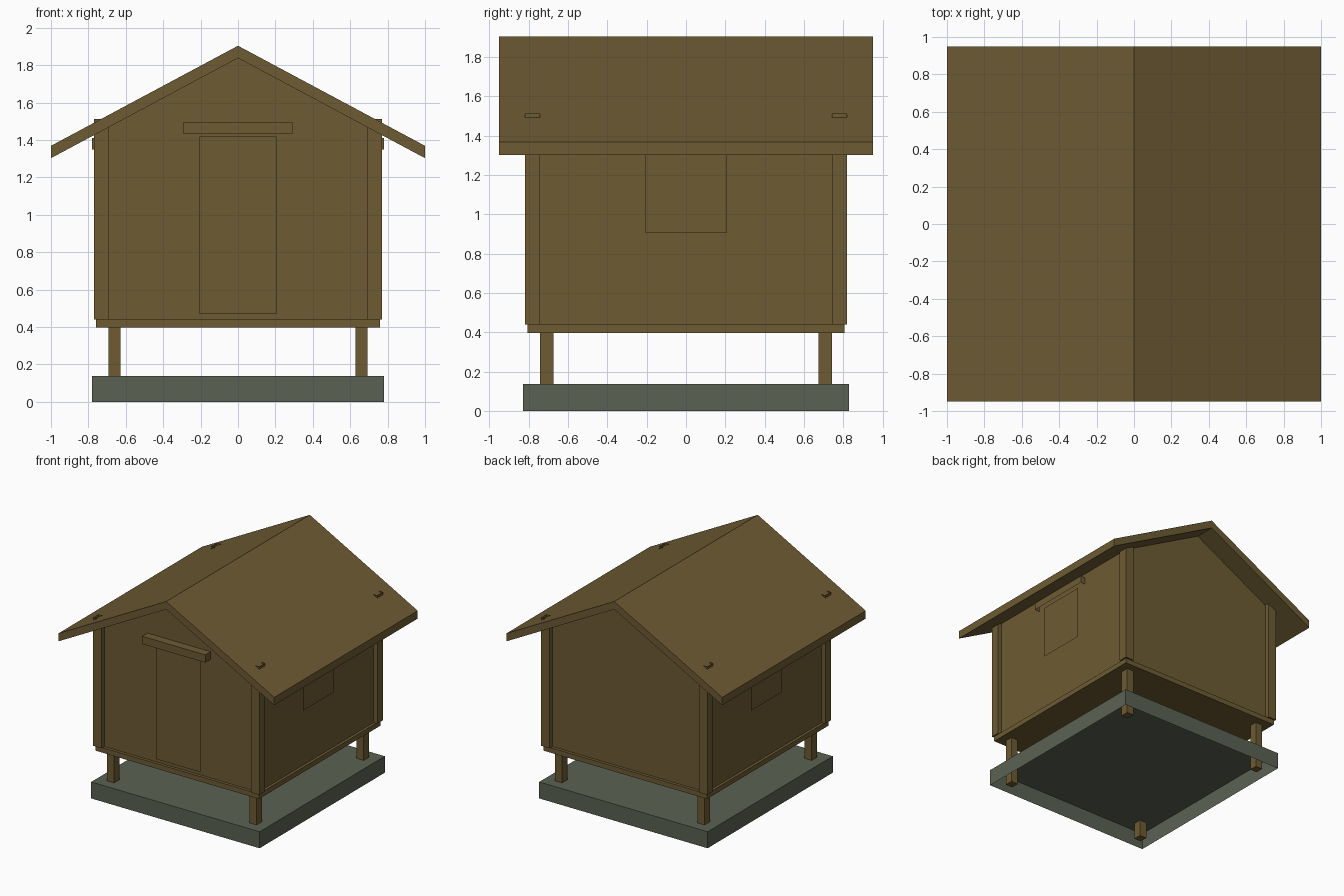
import bpy
import bmesh

cube = bpy.data.objects.get("Cube")
if cube:
    bpy.data.objects.remove(cube, do_unlink=True)


def make_material(name, rgb):
    linear = [((c / 255 + 0.055) / 1.055) ** 2.4 for c in rgb] + [1.0]
    mat = bpy.data.materials.new(name)
    mat.use_nodes = True
    mat.diffuse_color = linear
    bsdf = mat.node_tree.nodes["Principled BSDF"]
    bsdf.inputs["Base Color"].default_value = linear
    bsdf.inputs["Roughness"].default_value = 0.9
    return mat


WOOD = make_material("brown wood", (109, 91, 51))
STONE = make_material("grey green stone", (90, 98, 82))


def finish(name, bm, mat):
    mesh = bpy.data.meshes.new(name)
    bm.to_mesh(mesh)
    bm.free()
    mesh.materials.append(mat)
    obj = bpy.data.objects.new(name, mesh)
    bpy.context.scene.collection.objects.link(obj)
    return obj


def box(name, x, y, z, mat=WOOD, is_open=None):
    """Box between (low, high) limits; is_open picks faces to leave out by normal."""
    bm = bmesh.new()
    bmesh.ops.create_cube(bm, size=1)
    bm.normal_update()
    if is_open:
        gone = [f for f in bm.faces if is_open(f.normal)]
        bmesh.ops.delete(bm, geom=gone, context="FACES")
    for v in bm.verts:
        v.co = [lim[0] if c < 0 else lim[1] for c, lim in zip(v.co, (x, y, z))]
    return finish(name, bm, mat)


def panel(name, corners):
    """Single flat sheet."""
    bm = bmesh.new()
    bm.faces.new([bm.verts.new(c) for c in corners])
    return finish(name, bm, WOOD)


def extrude_profile(name, points, half_depth):
    """Extrude an x-z outline along y, centred on y = 0."""
    bm = bmesh.new()
    face = bm.faces.new([bm.verts.new((x, -half_depth, z)) for x, z in points])
    ext = bmesh.ops.extrude_face_region(bm, geom=[face])
    verts = [g for g in ext["geom"] if isinstance(g, bmesh.types.BMVert)]
    bmesh.ops.translate(bm, verts=verts, vec=(0, 2 * half_depth, 0))
    bmesh.ops.recalc_face_normals(bm, faces=bm.faces)
    return finish(name, bm, WOOD)


def span(sign, low, high):
    return tuple(sorted((sign * low, sign * high)))


def bottom(n):
    return n.z < -0.5


def top(n):
    return n.z > 0.5


# Main dimensions
WALL_X, WALL_Y = 0.735, 0.78
FLOOR_TOP = 0.44
RIDGE, UNDER_RIDGE, SLOPE = 1.904, 1.838, 0.535
PANEL_GAP = 0.012

# Hollow foundation, open underneath, and floor
box("foundation_slab", (-0.78, 0.78), (-0.828, 0.828), (0, 0.138), STONE, bottom)
box("floor", (-0.758, 0.758), (-0.805, 0.805), (0.398, FLOOR_TOP))

# Walls with gables reaching the underside of the roof
eave = UNDER_RIDGE - SLOPE * WALL_X
extrude_profile("walls", [(-WALL_X, FLOOR_TOP), (WALL_X, FLOOR_TOP), (WALL_X, eave),
                          (0, UNDER_RIDGE), (-WALL_X, eave)], WALL_Y)

# Pitched roof with vertical eave ends
extrude_profile("roof", [(-1, RIDGE - SLOPE), (0, RIDGE), (1, RIDGE - SLOPE),
                         (1, UNDER_RIDGE - SLOPE), (0, UNDER_RIDGE),
                         (-1, UNDER_RIDGE - SLOPE)], 0.95)

# Legs and hollow corner posts whose open tops poke through the roof
for sx, side in ((1, "left"), (-1, "right")):
    for sy, end in ((-1, "front"), (1, "back")):
        box(f"{end}_{side}_leg", span(sx, 0.627, 0.692), span(sy, 0.674, 0.742), (0, 0.398))
        box(f"{end}_{side}_corner_post", span(sx, 0.692, 0.77), span(sy, 0.743, 0.818),
            (FLOOR_TOP, 1.513), is_open=top)

# Front door with its hood
door_y = -WALL_Y - PANEL_GAP
panel("door", [(-0.205, door_y, 0.47), (0.205, door_y, 0.47),
               (0.205, door_y, 1.42), (-0.205, door_y, 1.42)])
box("door_hood", (-0.292, 0.292), (-WALL_Y - 0.07, -WALL_Y), (1.432, 1.497), is_open=bottom)

# Side windows with hoods
for sx, side in ((1, "left"), (-1, "right")):
    win_x = sx * (WALL_X + PANEL_GAP)
    panel(f"{side}_window", [(win_x, -0.205 * sx, 0.905), (win_x, 0.205 * sx, 0.905),
                             (win_x, 0.205 * sx, 1.345), (win_x, -0.205 * sx, 1.345)])
    box(f"{side}_window_hood", span(sx, WALL_X, 0.78), (-0.28, 0.28), (1.35, 1.41),
        is_open=bottom)
